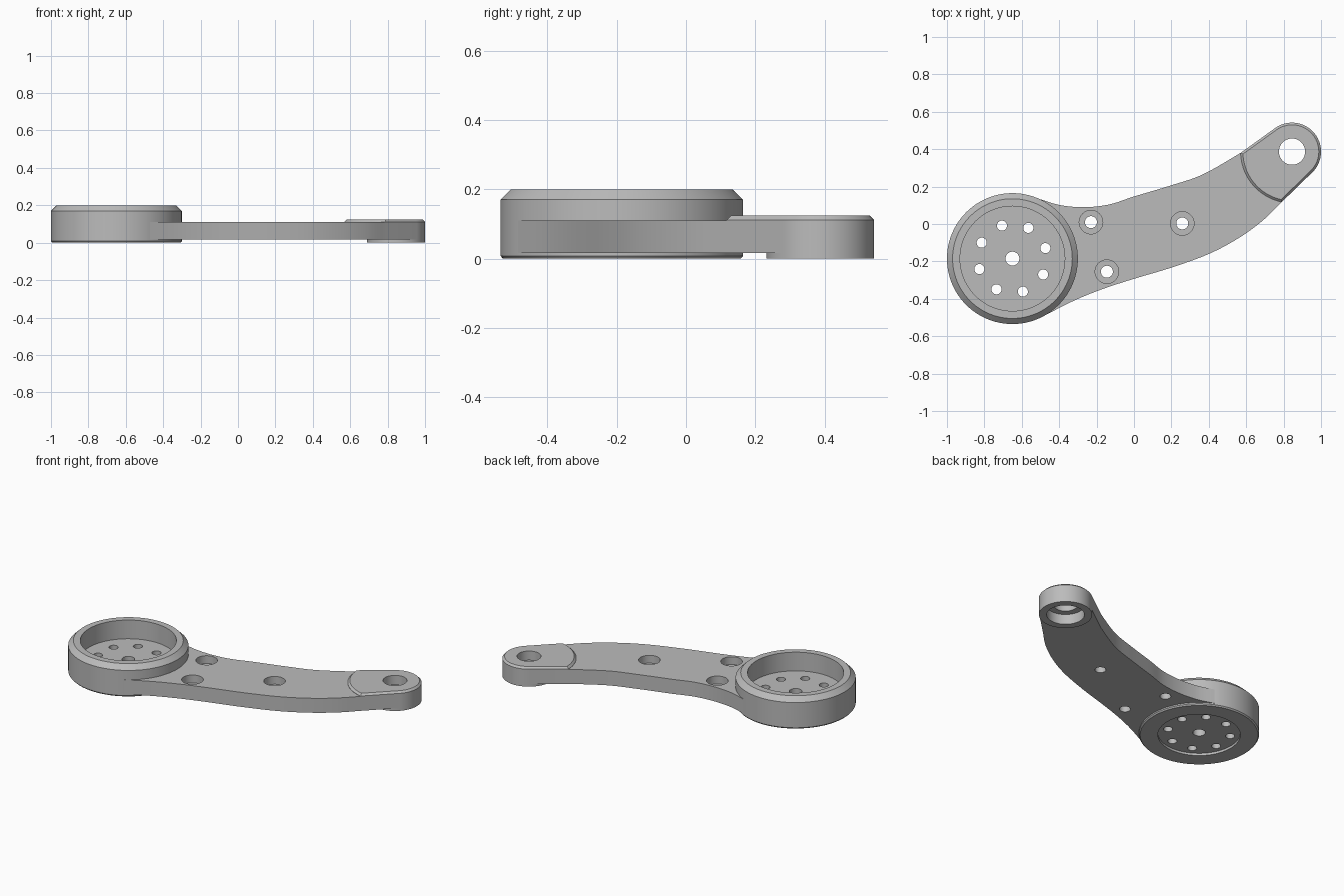
import bpy, bmesh
from math import sin, cos, pi, radians
from mathutils import Vector

if "Cube" in bpy.data.objects:
    bpy.data.objects.remove(bpy.data.objects["Cube"], do_unlink=True)

grey = bpy.data.materials.new("satin grey")
grey.use_nodes = True
grey.diffuse_color = (0.5, 0.5, 0.5, 1)
grey.node_tree.nodes["Principled BSDF"].inputs["Base Color"].default_value = (0.5, 0.5, 0.5, 1)

HUB = (-0.65, -0.185)
TIP = (0.845, 0.387)
TIP_R = 0.155
ARM_LOW, ARM_TOP, PAD_TOP = 0.017, 0.11, 0.124


def finish(name, bm):
    bmesh.ops.recalc_face_normals(bm, faces=bm.faces)
    mesh = bpy.data.meshes.new(name)
    bm.to_mesh(mesh)
    bm.free()
    mesh.materials.append(grey)
    obj = bpy.data.objects.new(name, mesh)
    bpy.context.collection.objects.link(obj)
    return obj


def lathe(name, profile, centre, steps=96, closed=False):
    """Spin a radius/height profile about a vertical axis."""
    bm = bmesh.new()
    verts = [bm.verts.new((r, 0, z)) for r, z in profile]
    edges = [bm.edges.new(pair) for pair in zip(verts, verts[1:])]
    if closed:
        edges.append(bm.edges.new((verts[-1], verts[0])))
    bmesh.ops.spin(bm, geom=verts + edges, cent=(0, 0, 0), axis=(0, 0, 1),
                   angle=2 * pi, steps=steps, use_merge=True)
    bmesh.ops.remove_doubles(bm, verts=bm.verts, dist=1e-5)
    bmesh.ops.translate(bm, verts=bm.verts, vec=(*centre, 0))
    return finish(name, bm)


def prism(name, outline, low, high, chamfer=0):
    """Extrude a flat outline, optionally chamfering its upper rim."""
    bm = bmesh.new()
    base = bm.faces.new([bm.verts.new((x, y, low)) for x, y in outline])
    top = bmesh.ops.extrude_face_region(bm, geom=[base])["geom"]
    bmesh.ops.translate(bm, vec=(0, 0, high - low),
                        verts=[v for v in top if isinstance(v, bmesh.types.BMVert)])
    if chamfer:
        bmesh.ops.recalc_face_normals(bm, faces=bm.faces)
        rim = [e for e in bm.edges if all(v.co.z > high - 1e-4 for v in e.verts)]
        bmesh.ops.bevel(bm, geom=rim, offset=chamfer, segments=1, affect='EDGES')
    return finish(name, bm)


def drill(obj, centre, low_r, step_z, high_r, steps=48):
    """Cut a stepped hole: one radius below step_z, another above it."""
    profile = [(0, -0.1), (low_r, -0.1), (low_r, step_z),
               (high_r, step_z), (high_r, 0.3), (0, 0.3)]
    if low_r == high_r:
        del profile[2:4]
    cutter = lathe("cutter", profile, centre, steps)
    cutter.hide_render = True
    mod = obj.modifiers.new("hole", 'BOOLEAN')
    mod.operation, mod.solver, mod.object = 'DIFFERENCE', 'EXACT', cutter
    bpy.context.view_layer.objects.active = obj
    bpy.ops.object.modifier_apply(modifier=mod.name)
    bpy.data.objects.remove(cutter, do_unlink=True)


def arc(centre, radius, start, end, steps):
    angles = [radians(start + (end - start) * i / steps) for i in range(steps + 1)]
    return [(centre[0] + radius * cos(a), centre[1] + radius * sin(a)) for a in angles]


def smooth_path(points, steps=8):
    """Catmull-Rom curve through the points."""
    p = [Vector(q) for q in [points[0], *points, points[-1]]]
    path = []
    for a, b, c, d in zip(p, p[1:], p[2:], p[3:]):
        for i in range(steps):
            t = i / steps
            path.append(tuple(0.5 * (2 * b + (c - a) * t + (2 * a - 5 * b + 4 * c - d) * t**2
                                     + (3 * b - a - 3 * c + d) * t**3)))
    return path + [points[-1]]


# Round hub: open cup with chamfered rim and shallow recess underneath
hub = lathe("hub_cup", [(0, 0.015), (0.24, 0.015), (0.24, 0), (0.343, 0), (0.35, 0.008),
                        (0.35, 0.17), (0.32, 0.2), (0.28, 0.2), (0.28, 0.08), (0, 0.08)], HUB)
drill(hub, HUB, 0.037, 0, 0.037)
for x, y in arc(HUB, 0.185, 17.6, 332.6, 7):
    drill(hub, (x, y), 0.027, 0, 0.027, 32)

# Curved arm plate
upper = smooth_path([(-0.5, 0.132), (-0.39, 0.1), (-0.26, 0.09), (-0.13, 0.105), (0, 0.147),
                     (0.2, 0.207), (0.37, 0.266), (0.57, 0.38)])
lower = smooth_path([(0.79, 0.118), (0.69, 0.02), (0.56, -0.075), (0.4, -0.16), (0.2, -0.233),
                     (0, -0.293), (-0.16, -0.345), (-0.31, -0.405), (-0.47, -0.485)])
round_end = arc(TIP, TIP_R, 125, -44, 40)
arm = prism("arm_plate", upper + round_end + lower + [HUB], ARM_LOW, ARM_TOP)
drill(arm, HUB, 0.346, 0, 0.346, 96)
drill(arm, TIP, 0.11, 0.065, 0.07, 64)
for spot in [(-0.23, 0.01), (-0.145, -0.255), (0.258, 0.003)]:
    drill(arm, spot, 0.032, 0.06, 0.063)

# Raised pad on top of the arm tip
back = arc(TIP, 0.275, 258.5, 181.5, 24)
pad = prism("tip_pad", [upper[-1]] + round_end + back[:-1], ARM_TOP, PAD_TOP, 0.012)
drill(pad, TIP, 0.07, 0, 0.07, 64)

# Round collar beneath the arm tip
collar = lathe("tip_collar", [(0.11, 0), (TIP_R, 0), (TIP_R, ARM_LOW), (0.11, ARM_LOW)],
               TIP, 64, closed=True)

for obj in (hub, arm, pad, collar):
    bpy.ops.object.select_all(action='DESELECT')
    obj.select_set(True)
    bpy.context.view_layer.objects.active = obj
    bpy.ops.object.shade_smooth_by_angle(angle=radians(25))
